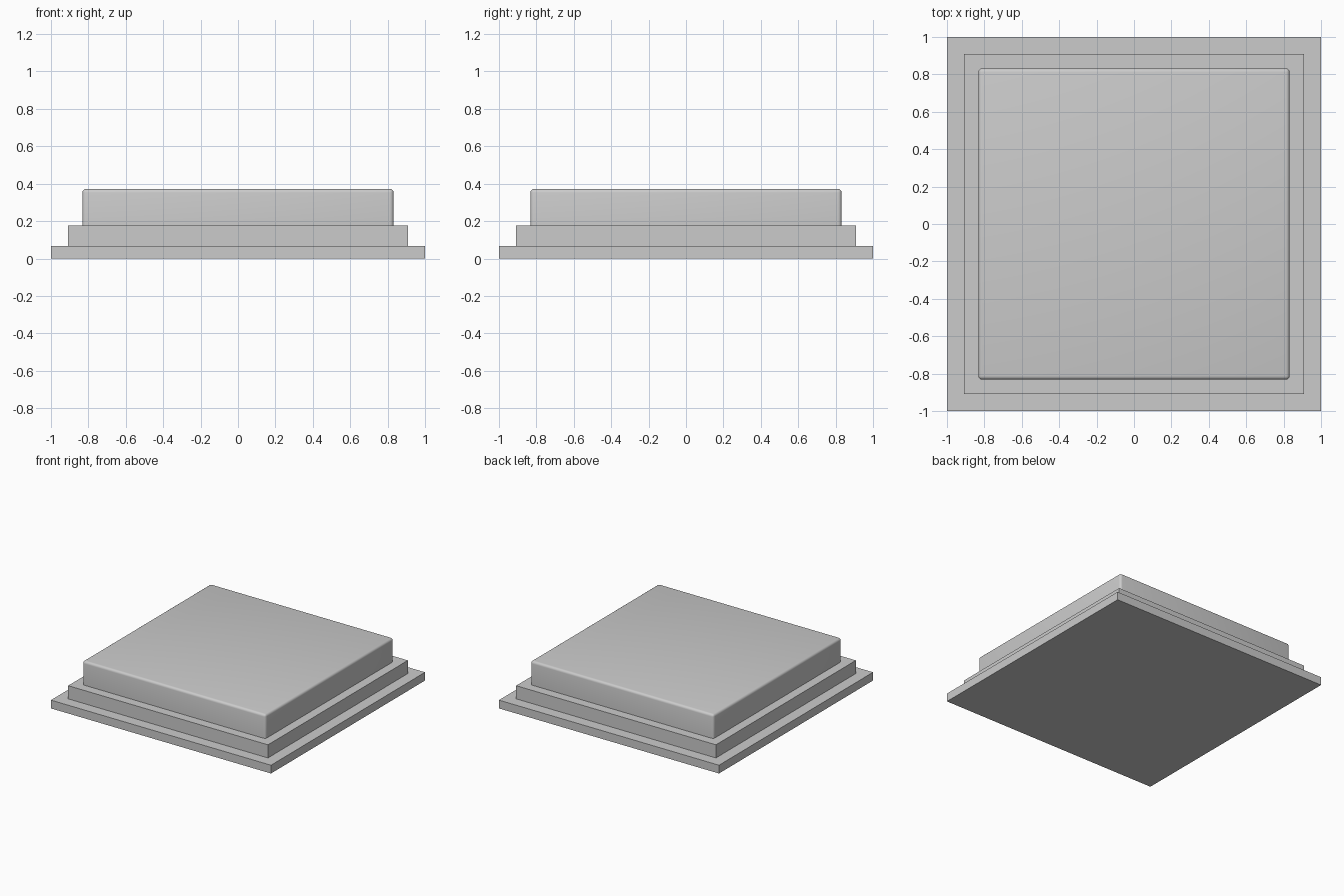
import bpy
import bmesh

if "Cube" in bpy.data.objects:
    bpy.data.objects.remove(bpy.data.objects["Cube"])


def slab(name, half, z0, z1, round_edges=0.0):
    """Square slab; optionally round every edge except the bottom ones."""
    bm = bmesh.new()
    bmesh.ops.create_cube(bm, size=1.0)
    for v in bm.verts:
        v.co.x *= 2 * half
        v.co.y *= 2 * half
        v.co.z = z1 if v.co.z > 0 else z0
    if round_edges:
        edges = [e for e in bm.edges if max(v.co.z for v in e.verts) > z0 + 1e-4]
        bmesh.ops.bevel(bm, geom=edges, offset=round_edges, offset_type='OFFSET',
                        segments=4, profile=0.5, affect='EDGES')
    mesh = bpy.data.meshes.new(name)
    bm.to_mesh(mesh)
    bm.free()
    obj = bpy.data.objects.new(name, mesh)
    bpy.context.collection.objects.link(obj)
    if round_edges:
        bpy.context.view_layer.objects.active = obj
        obj.select_set(True)
        bpy.ops.object.shade_smooth_by_angle()
        obj.select_set(False)
    return obj


# Wide thin plate on the ground
slab("base_plate", 1.0, 0.0, 0.068)
# Middle step
slab("middle_step", 0.908, 0.068, 0.176)
# Raised block with softened edges
slab("top_block", 0.832, 0.176, 0.372, 0.02)
